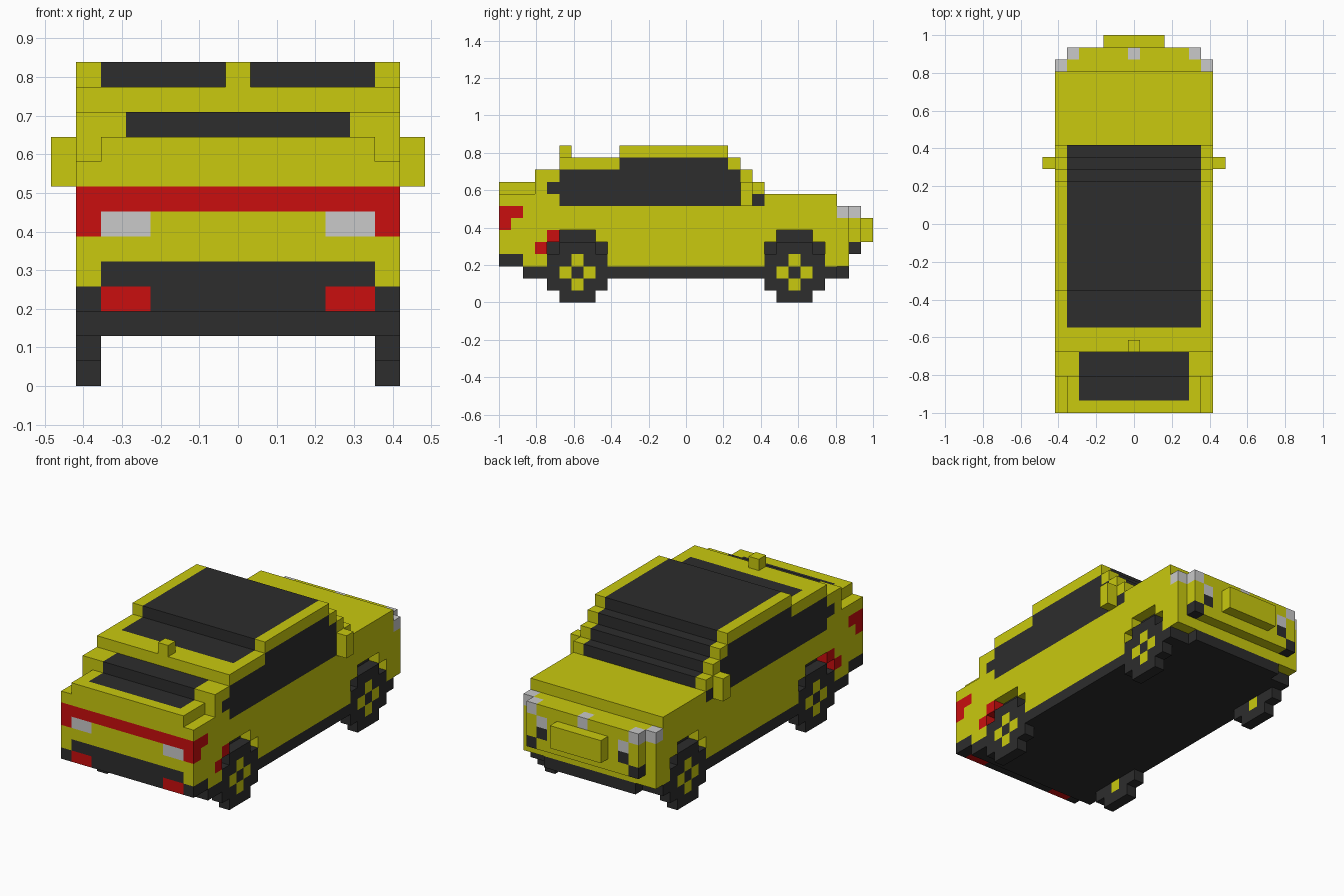
import bpy, bmesh
from mathutils import Vector

cube = bpy.data.objects.get("Cube")
if cube:
    bpy.data.objects.remove(cube, do_unlink=True)

S = 2 / 31          # block size; all parts are laid out in whole blocks
YELLOW, DARK, RED, SILVER = range(4)


def make_material(name, rgb):
    mat = bpy.data.materials.new(name)
    mat.use_nodes = True
    mat.diffuse_color = (*rgb, 1)
    mat.node_tree.nodes["Principled BSDF"].inputs["Base Color"].default_value = (*rgb, 1)
    return mat


MATERIALS = [
    make_material("yellow_paint", (0.585, 0.585, 0.0045)),
    make_material("dark_trim", (0.026, 0.026, 0.026)),
    make_material("red_lamp", (0.585, 0.0045, 0.0045)),
    make_material("silver_lamp", (0.585, 0.585, 0.585)),
]


def build(name, profile, x0, x1, base=YELLOW, paint=()):
    """Extrude a (length, height) profile across x, then colour blocks.
    Each paint entry is (colour, x range, length range, height range), x mirrored."""
    bm = bmesh.new()
    face = bm.faces.new([bm.verts.new((x0, j, k)) for j, k in profile])
    ext = bmesh.ops.extrude_face_region(bm, geom=[face])
    moved = [v for v in ext["geom"] if isinstance(v, bmesh.types.BMVert)]
    bmesh.ops.translate(bm, verts=moved, vec=(x1 - x0, 0, 0))
    bmesh.ops.recalc_face_normals(bm, faces=bm.faces[:])

    # Cut the faces along every colour border
    cuts = set()
    for _, xs, js, ks in paint:
        cuts |= {(0, s * x) for x in xs for s in (-1, 1)}
        cuts |= {(1, j) for j in js} | {(2, k) for k in ks}
    for axis, value in sorted(cuts):
        normal = Vector((0, 0, 0))
        normal[axis] = 1
        bmesh.ops.bisect_plane(bm, geom=bm.verts[:] + bm.edges[:] + bm.faces[:],
                               dist=1e-4, plane_co=normal * value, plane_no=normal)

    # Colour each face by the block just beneath it
    bm.normal_update()
    for f in bm.faces:
        f.material_index = base
        tri = f.calc_center_median() - f.normal * 0.5
        if len(f.verts) > 4:
            tri = f.calc_center_median_weighted() - f.normal * 0.5
        point = (abs(tri.x), tri.y, tri.z)
        for colour, *ranges in paint:
            if all(lo < p < hi for p, (lo, hi) in zip(point, ranges)):
                f.material_index = colour

    for v in bm.verts:
        v.co = Vector((v.co.x, v.co.y - 15.5, v.co.z)) * S
    mesh = bpy.data.meshes.new(name)
    bm.to_mesh(mesh)
    bm.free()
    for mat in MATERIALS:
        mesh.materials.append(mat)
    obj = bpy.data.objects.new(name, mesh)
    bpy.context.collection.objects.link(obj)
    return obj


def box(name, xs, js, ks, base=YELLOW):
    (j0, j1), (k0, k1) = js, ks
    return build(name, [(j0, k0), (j1, k0), (j1, k1), (j0, k1)], *xs, base)


ALL = (-1, 7)
# Stepped roof line shared by the centre and the sides, nose to tail
ROOF = [(28, 8), (28, 9), (22, 9), (22, 10), (21, 10), (21, 11), (20, 11), (20, 12),
        (19, 12), (19, 13), (10, 13), (10, 12), (5, 12), (5, 11), (3, 11)]
REAR = [(0, 3), (2, 3), (2, 2)]

# Centre of the body with glass, lamps and bumper
core_paint = [
    (DARK, ALL, (1, 29), (2, 3)),                 # sill and underside
    (DARK, ALL, (0, 2), (3, 4)),                  # rear bumper
    (DARK, ALL, (0, 1), (4, 5)),
    (RED, (3.5, 5.5), (0, 1), (3, 4)),            # low rear lamps
    (RED, ALL, (0, 1), (7, 8)),                   # rear light bar
    (SILVER, (3.5, 5.5), (0, 1), (6, 7)),         # reversing lamps
    (DARK, (-1, 4.5), (1, 3), (9, 10)),           # rear glass
    (DARK, (-1, 4.5), (3, 5), (10, 11)),
    (DARK, ALL, (7, 10), (11, 12)),               # roof glass
    (DARK, ALL, (10, 19), (12, 13)),
    (DARK, ALL, (19, 20), (11, 12)),              # windscreen steps
    (DARK, ALL, (20, 21), (10, 11)),
    (DARK, ALL, (21, 22), (9, 10)),
    (SILVER, (4.5, 5.5), (29, 30), (7, 8)),       # headlamps
    (SILVER, (3.5, 4.5), (29, 30), (6, 7)),
    (DARK, (3.5, 4.5), (29, 30), (5, 6)),
    (DARK, (4.5, 5.5), (29, 30), (4, 5)),
    (SILVER, (-0.5, 0.5), (29, 30), (7, 8)),      # nose badge
    (DARK, (4.5, 5.5), (4, 9), (3, 6)),           # inside wheel arches
    (DARK, (4.5, 5.5), (22, 27), (3, 6)),
]
build("body_centre",
      REAR + [(28, 2), (28, 3), (29, 3), (29, 4), (30, 4), (30, 8)] + ROOF + [(3, 10), (0, 10)],
      -5.5, 5.5, YELLOW, core_paint)


def arch(j):
    return [(j, 2), (j, 5), (j + 1, 5), (j + 1, 6), (j + 4, 6), (j + 4, 5), (j + 5, 5), (j + 5, 2)]


# Body sides with wheel arches, windows and wrap-round lamps
side_profile = (REAR + arch(4) + arch(22) + [(28, 2), (28, 3), (29, 3), (29, 8)]
                + ROOF + [(3, 9), (0, 9)])
side_paint = [
    (DARK, ALL, (1, 29), (2, 3)),                 # sill
    (DARK, ALL, (0, 2), (3, 4)),                  # rear bumper corner
    (RED, ALL, (0, 2), (7, 8)),                   # rear lamps
    (RED, ALL, (0, 1), (6, 7)),
    (RED, ALL, (4, 5), (5, 6)),                   # arch reflectors
    (RED, ALL, (3, 4), (4, 5)),
    (DARK, ALL, (5, 20), (8, 11)),                # side windows
    (DARK, ALL, (10, 19), (11, 12)),
    (DARK, ALL, (4, 5), (9, 10)),
    (DARK, ALL, (21, 22), (8, 9)),
    (SILVER, ALL, (28, 29), (7, 8)),              # headlamp corner
]

# Wheel outline with a hub of four spokes
WHEEL = [(1, 0), (4, 0), (4, 1), (5, 1), (5, 4), (4, 4),
         (4, 5), (1, 5), (1, 4), (0, 4), (0, 1), (1, 1)]

for side, s in (("left", 1), ("right", -1)):
    build(f"body_side_{side}", side_profile, 5.5 * s, 6.5 * s, YELLOW, side_paint)
    box(f"mirror_{side}", (6.5 * s, 7.5 * s), (20, 21), (8, 10))
    for place, j in (("rear", 4), ("nose", 22)):
        hub = [(YELLOW, ALL, (j + 2, j + 3), (1, 4)),
               (YELLOW, ALL, (j + 1, j + 4), (2, 3)),
               (DARK, ALL, (j + 2, j + 3), (2, 3))]
        # Keep the tread dark: spokes lie inside the rim
        build(f"wheel_{place}_{side}", [(j + a, b) for a, b in WHEEL],
              5.5 * s, 6.5 * s, DARK, hub)

# Small add-on parts
box("nose_plate", (-2.5, 2.5), (30, 31), (5, 7))
box("nose_bumper", (-4.5, 4.5), (28, 29), (2, 3), DARK)
box("roof_antenna", (-0.5, 0.5), (5, 6), (12, 13))
